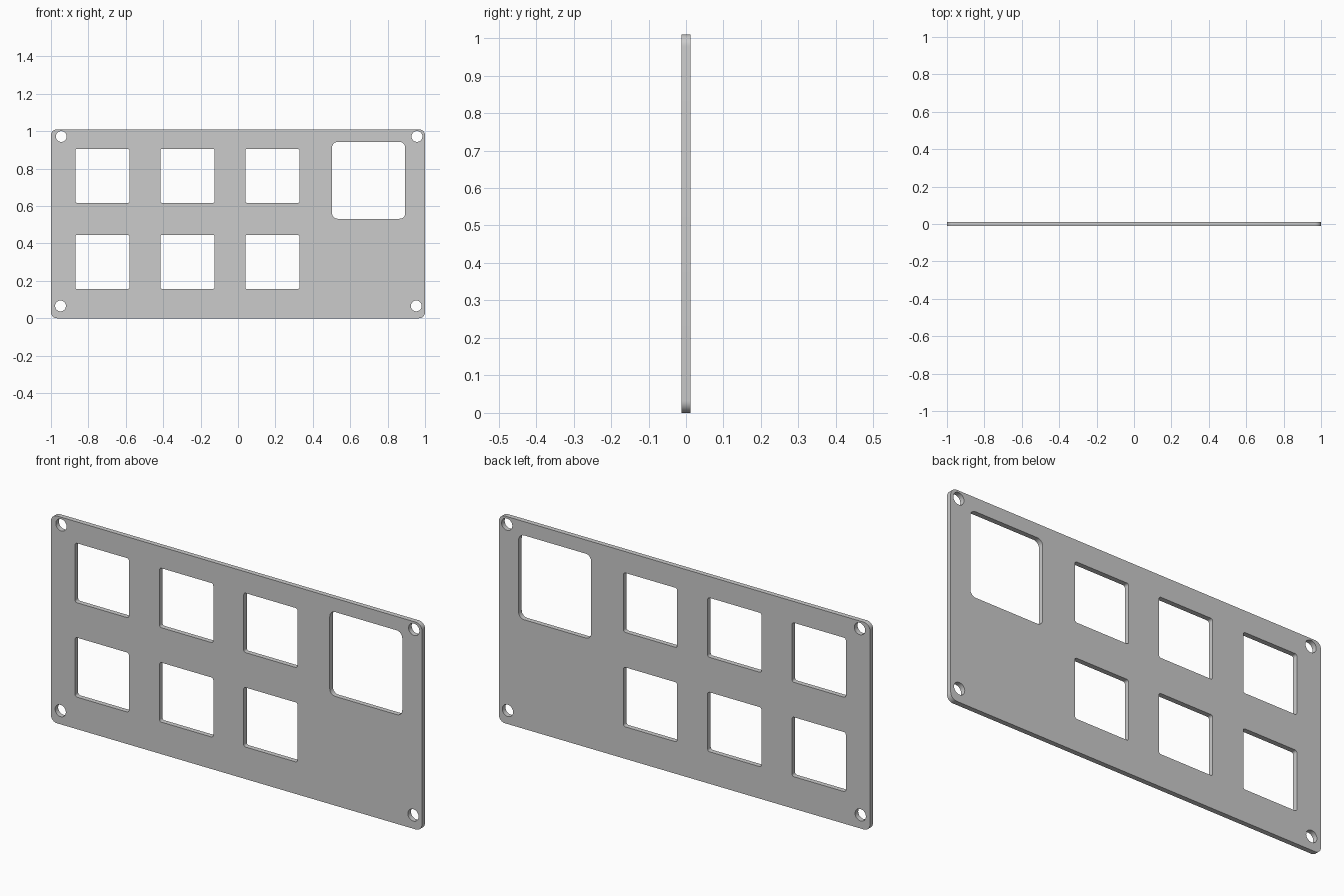
import bpy
import bmesh
from math import sin, cos, pi, radians

if "Cube" in bpy.data.objects:
    bpy.data.objects.remove(bpy.data.objects["Cube"])

HALF_THICKNESS = 0.012


def rounded_rect(x0, x1, z0, z1, r, steps=8):
    corners = [(x1 - r, z1 - r), (x0 + r, z1 - r), (x0 + r, z0 + r), (x1 - r, z0 + r)]
    pts = []
    for i, (cx, cz) in enumerate(corners):
        for k in range(steps + 1):
            a = pi / 2 * (i + k / steps)
            pts.append((cx + r * cos(a), cz + r * sin(a)))
    return pts


def circle(cx, cz, r, n=32):
    return [(cx + r * cos(2 * pi * i / n), cz + r * sin(2 * pi * i / n)) for i in range(n)]


# Outer outline of the plate
loops = [rounded_rect(-1, 1, 0, 1.01, 0.032)]

# Two rows of three square windows
for cx in (-0.725, -0.27, 0.184):
    for cz in (0.301, 0.761):
        loops.append(rounded_rect(cx - 0.145, cx + 0.145, cz - 0.145, cz + 0.145, 0.011))

# Large window at upper right
loops.append(rounded_rect(0.503, 0.894, 0.532, 0.943, 0.03))

# Screw holes near the corners
for cx, cz in ((-0.945, 0.972), (0.957, 0.972), (-0.949, 0.066), (0.953, 0.066)):
    loops.append(circle(cx, cz, 0.029))

# Filled, extruded profile
curve = bpy.data.curves.new("plate_profile", 'CURVE')
curve.dimensions = '2D'
curve.fill_mode = 'BOTH'
curve.extrude = HALF_THICKNESS
for pts in loops:
    spline = curve.splines.new('POLY')
    spline.points.add(len(pts) - 1)
    for p, (x, z) in zip(spline.points, pts):
        p.co = (x, z, 0, 1)
    spline.use_cyclic_u = True

plate = bpy.data.objects.new("panel_plate", curve)
bpy.context.collection.objects.link(plate)
plate.rotation_euler.x = radians(90)
bpy.context.view_layer.objects.active = plate
plate.select_set(True)
bpy.ops.object.convert(target='MESH')
plate = bpy.context.object
bpy.ops.object.transform_apply(location=False, rotation=True, scale=False)

# Weld caps to side walls
bm = bmesh.new()
bm.from_mesh(plate.data)
bmesh.ops.remove_doubles(bm, verts=bm.verts, dist=0.0001)
bmesh.ops.recalc_face_normals(bm, faces=bm.faces)
bm.to_mesh(plate.data)
bm.free()
bpy.ops.object.shade_smooth_by_angle(angle=radians(30))
